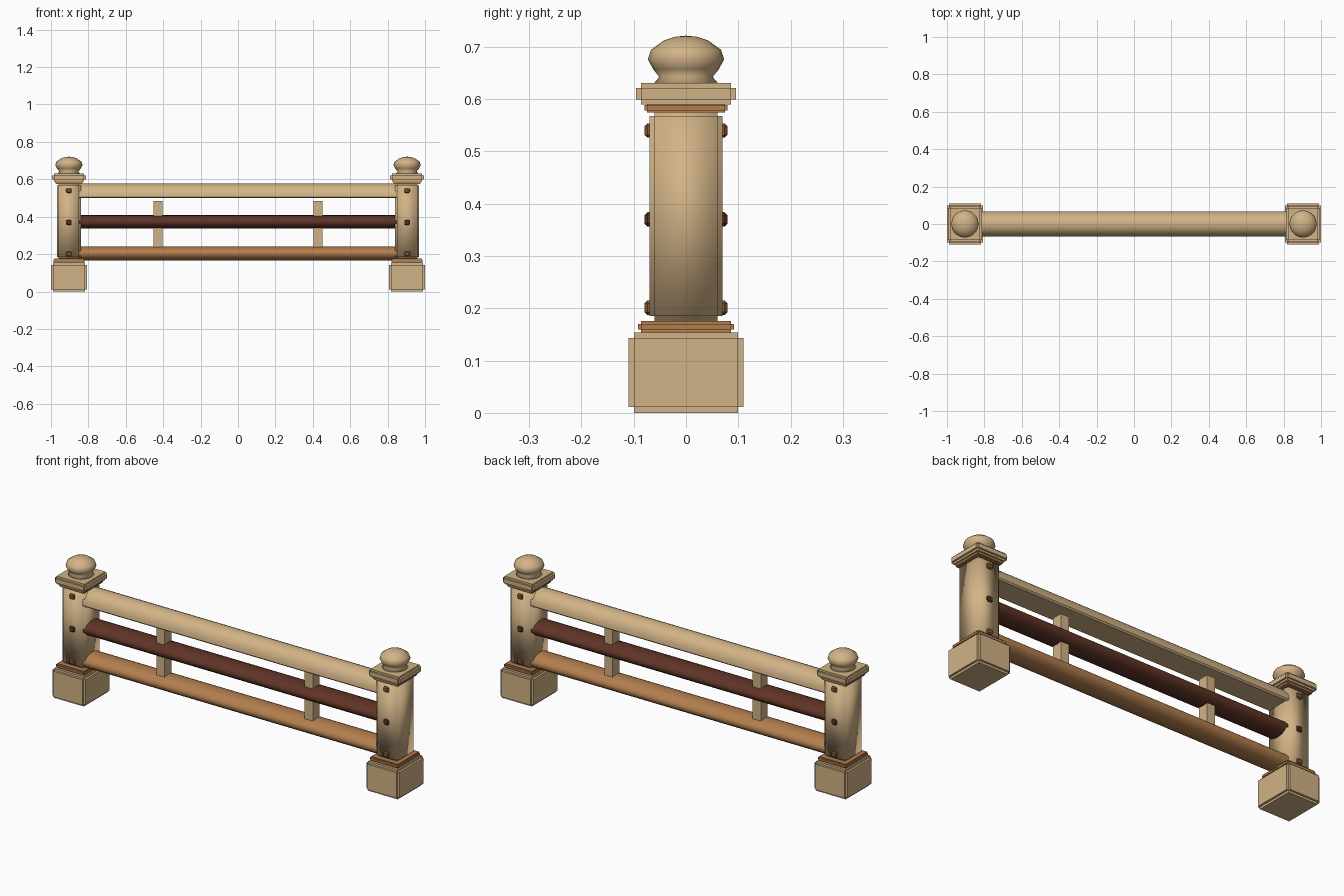
import bpy, bmesh, math
from mathutils import Vector

cube = bpy.data.objects.get("Cube")
if cube:
    bpy.data.objects.remove(cube, do_unlink=True)


def material(name, rgb):
    m = bpy.data.materials.new(name)
    m.use_nodes = True
    m.diffuse_color = (*rgb, 1)
    m.node_tree.nodes["Principled BSDF"].inputs["Base Color"].default_value = (*rgb, 1)
    return m


TAN = material("pale_wood", (0.64, 0.45, 0.24))
ORANGE = material("orange_wood", (0.45, 0.21, 0.076))
BROWN = material("brown_wood", (0.26, 0.10, 0.036))
DARK = material("dark_wood", (0.115, 0.034, 0.02))


def finish(name, bm, mat, smooth=False, angle=None):
    bmesh.ops.recalc_face_normals(bm, faces=bm.faces[:])
    me = bpy.data.meshes.new(name)
    bm.to_mesh(me)
    bm.free()
    me.materials.append(mat)
    ob = bpy.data.objects.new(name, me)
    bpy.context.collection.objects.link(ob)
    for p in me.polygons:
        p.use_smooth = smooth
    if angle:
        bpy.ops.object.select_all(action='DESELECT')
        ob.select_set(True)
        bpy.context.view_layer.objects.active = ob
        bpy.ops.object.shade_smooth_by_angle(angle=math.radians(angle))
    return ob


def box_mesh(center, half):
    bm = bmesh.new()
    bmesh.ops.create_cube(bm, size=2)
    for v in bm.verts:
        v.co = Vector(c + a * h for c, a, h in zip(center, v.co, half))
    return bm


def panel_box(name, x, hx, hy, z0, z1, step, mat, smooth=False):
    """Box whose six faces are raised, leaving a small notch along each edge."""
    bm = box_mesh((x, 0, (z0 + z1) / 2), (hx - step, hy - step, (z1 - z0) / 2 - step))
    bm.normal_update()
    result = bmesh.ops.extrude_discrete_faces(bm, faces=bm.faces[:])
    for f in result["faces"]:
        # push each new face straight out from the box centre
        d = f.calc_center_median() - Vector((x, 0, (z0 + z1) / 2))
        bmesh.ops.translate(bm, verts=f.verts[:], vec=d.normalized() * step)
    return finish(name, bm, mat, smooth)


def plain_box(name, center, half, mat, bevel=0):
    bm = box_mesh(center, half)
    if bevel:
        bmesh.ops.bevel(bm, geom=bm.edges[:], offset=bevel, segments=1, affect='EDGES')
    return finish(name, bm, mat)


def rail(name, section, length, mat, angle):
    """Sweep a (y, z) section along x."""
    bm = bmesh.new()
    face = bm.faces.new([bm.verts.new((-length / 2, y, z)) for y, z in section])
    ext = bmesh.ops.extrude_face_region(bm, geom=[face], use_keep_orig=True)
    moved = [g for g in ext["geom"] if isinstance(g, bmesh.types.BMVert)]
    bmesh.ops.translate(bm, verts=moved, vec=(length, 0, 0))
    return finish(name, bm, mat, angle=angle)


def lathe(name, x, profile, mat, sides=20):
    bm = bmesh.new()
    verts = [bm.verts.new((x + r, 0, z)) for r, z in profile]
    edges = [bm.edges.new(pair) for pair in zip(verts, verts[1:])]
    bmesh.ops.spin(bm, geom=verts + edges, cent=(x, 0, 0), axis=(0, 0, 1),
                   angle=math.tau, steps=sides)
    bmesh.ops.remove_doubles(bm, verts=bm.verts[:], dist=0.0005)
    return finish(name, bm, mat, smooth=True)


def arc(hy, hz, zc, start, end, n):
    return [(hy * math.cos(math.radians(start + (end - start) * i / n)),
             zc + hz * math.sin(math.radians(start + (end - start) * i / n)))
            for i in range(n + 1)]


# Posts with stone-like foot, trims, cap and rounded finial
knob = [(0, 0.625), (0.063, 0.628), (0.051, 0.642), (0.063, 0.657), (0.073, 0.676),
        (0.067, 0.694), (0.042, 0.712), (0.02, 0.719), (0, 0.721)]
for side, s in (("right", -1), ("left", 1)):
    x = 0.904 * s
    panel_box(side + "_foot", x, 0.096, 0.11, 0, 0.154, 0.011, TAN)
    panel_box(side + "_lower_trim", x, 0.083, 0.092, 0.153, 0.176, 0.006, ORANGE)
    panel_box(side + "_post", x, 0.065, 0.07, 0.175, 0.577, 0.01, TAN, smooth=True)
    panel_box(side + "_upper_trim", x, 0.073, 0.079, 0.574, 0.592, 0.004, ORANGE)
    panel_box(side + "_cap", x, 0.09, 0.0955, 0.589, 0.63, 0.0095, TAN)
    lathe(side + "_finial", x, knob, TAN)
    # Pegs passing through the post from front to back
    for level, z, mat in (("upper", 0.54, BROWN), ("middle", 0.37, DARK), ("lower", 0.201, BROWN)):
        plain_box(f"{side}_{level}_peg", (x, 0, z), (0.015, 0.079, 0.0135), mat, 0.005)
    # Small uprights between the rails
    plain_box(side + "_upright", (0.427 * s, 0, 0.343), (0.024, 0.028, 0.14), TAN)

# Rails: domed handrail with a flat underside, two rounded rails below
handrail = arc(0.067, 0.071, 0.506, 0, 180, 12) + [(-0.06, 0.499), (0.06, 0.499)]
rail("top_rail", handrail, 1.74, TAN, 40)
rail("middle_rail", arc(0.062, 0.036, 0.372, 0, 345, 23), 1.74, DARK, 60)
rail("bottom_rail", arc(0.064, 0.038, 0.203, 0, 345, 23), 1.74, ORANGE, 60)
